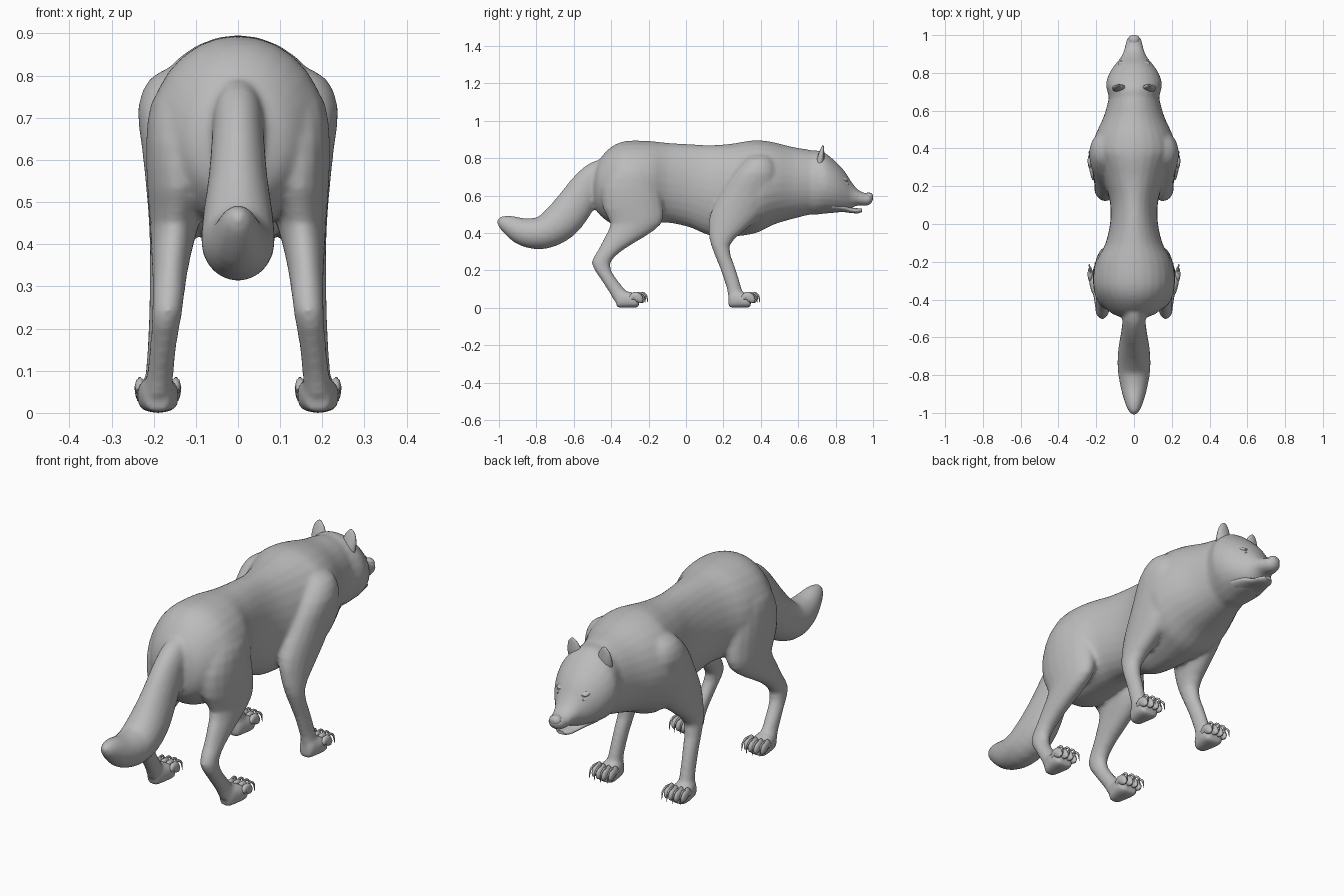
import bpy, bmesh, math
from mathutils import Vector

grey = bpy.data.materials.new("plain grey")
grey.diffuse_color = (0.5, 0.5, 0.5, 1)


def spline(pts, sub):
    """Catmull-Rom interpolation of station tuples."""
    out = []
    for i in range(len(pts) - 1):
        a, b, c, d = (pts[max(i - 1, 0)], pts[i], pts[i + 1], pts[min(i + 2, len(pts) - 1)])
        for k in range(sub):
            t = k / sub
            out.append([0.5 * (2 * q + (r - p) * t + (2 * p - 5 * q + 4 * r - s) * t * t
                               + (3 * q - p - 3 * r + s) * t ** 3)
                        for p, q, r, s in zip(a, b, c, d)])
    out.append(list(pts[-1]))
    return out


def loft(name, stations, axis=None, sides=20, sub=3, power=1.0):
    """Skin rings (x, y, z, half width, half depth). Depth runs along axis,
    or square to the path in the yz plane if axis is None."""
    st = spline(stations, sub)
    bm = bmesh.new()
    rings = []
    for i, (x, y, z, rx, rv) in enumerate(st):
        if axis:
            v = Vector(axis)
        else:
            p, q = st[max(i - 1, 0)], st[min(i + 1, len(st) - 1)]
            v = Vector((0, p[2] - q[2], q[1] - p[1])).normalized()
        ring = []
        for k in range(sides):
            a = 2 * math.pi * k / sides
            c, s = math.cos(a), math.sin(a)
            c = math.copysign(abs(c) ** power, c)
            s = math.copysign(abs(s) ** power, s)
            co = Vector((x + max(rx, 0.001) * c, y, z)) + v * max(rv, 0.001) * s
            ring.append(bm.verts.new(co))
        rings.append(ring)
    for r0, r1 in zip(rings, rings[1:]):
        for k in range(sides):
            n = (k + 1) % sides
            bm.faces.new((r0[k], r0[n], r1[n], r1[k]))
    bm.faces.new(rings[0])
    bm.faces.new(rings[-1])
    bmesh.ops.recalc_face_normals(bm, faces=bm.faces)
    for f in bm.faces:
        f.smooth = len(f.verts) == 4
    me = bpy.data.meshes.new(name)
    bm.to_mesh(me)
    bm.free()
    me.materials.append(grey)
    ob = bpy.data.objects.new(name, me)
    bpy.context.collection.objects.link(ob)
    return ob


def span(rows):
    """Rows (y, bottom, top, half width) to centred ring stations."""
    return [(0, y, (b + t) / 2, w, (t - b) / 2) for y, b, t, w in rows]


UP, FWD = (0, 0, 1), (0, 1, 0)

# torso and neck
body = loft("body", span([
    (-0.49, 0.54, 0.73, 0.08), (-0.465, 0.50, 0.79, 0.13), (-0.40, 0.45, 0.86, 0.18),
    (-0.32, 0.44, 0.892, 0.21), (-0.20, 0.45, 0.892, 0.198), (-0.10, 0.455, 0.882, 0.15),
    (0.02, 0.43, 0.875, 0.125), (0.13, 0.385, 0.87, 0.13), (0.24, 0.38, 0.877, 0.165),
    (0.33, 0.39, 0.892, 0.20), (0.39, 0.405, 0.896, 0.225), (0.47, 0.445, 0.885, 0.205),
    (0.57, 0.475, 0.86, 0.16), (0.66, 0.498, 0.845, 0.135), (0.72, 0.515, 0.825, 0.125)]), UP, 28)
# skull and upper muzzle
head = loft("head", span([
    (0.60, 0.50, 0.83, 0.12), (0.69, 0.497, 0.842, 0.138), (0.74, 0.503, 0.83, 0.149),
    (0.80, 0.508, 0.782, 0.13), (0.85, 0.515, 0.728, 0.096), (0.88, 0.53, 0.68, 0.071),
    (0.915, 0.546, 0.636, 0.055), (0.955, 0.545, 0.614, 0.045), (0.982, 0.55, 0.612, 0.037),
    (1.0, 0.57, 0.602, 0.016)]), UP, 24)
# bushy hanging tail
tail = loft("tail", [
    (0, -0.41, 0.755, 0.045, 0.05), (0, -0.475, 0.712, 0.058, 0.075),
    (0, -0.535, 0.64, 0.063, 0.09), (0, -0.595, 0.55, 0.071, 0.10),
    (0, -0.67, 0.46, 0.084, 0.102), (0, -0.765, 0.402, 0.087, 0.089),
    (0, -0.865, 0.405, 0.071, 0.076), (0, -0.945, 0.442, 0.048, 0.054),
    (0, -0.985, 0.463, 0.03, 0.034), (0, -1.003, 0.475, 0.012, 0.014)])
merged = [head, tail]

# lower jaw, parted a little from the muzzle, and nose tip
loft("lower_jaw", span([
    (0.78, 0.512, 0.58, 0.09), (0.84, 0.512, 0.56, 0.07), (0.88, 0.507, 0.537, 0.05),
    (0.92, 0.505, 0.532, 0.038), (0.942, 0.513, 0.53, 0.018)]), UP, 16)
loft("nose", span([(0.955, 0.585, 0.612, 0.02), (0.975, 0.575, 0.616, 0.029),
                   (0.992, 0.575, 0.612, 0.025), (1.0, 0.585, 0.60, 0.01)]), UP, 12)


def foot(name, s, y):
    """Paw with heel at y, four toes and four hooked claws."""
    x = 0.19 * s
    merged.append(loft(name, [
        (x, y, 0.035, 0.028, 0.034), (x, y + 0.02, 0.045, 0.038, 0.045),
        (x, y + 0.07, 0.043, 0.049, 0.043), (x, y + 0.105, 0.035, 0.049, 0.035),
        (x, y + 0.12, 0.025, 0.038, 0.022)], UP, 16, 2, 0.75))
    for i in range(4):
        o = i - 1.5
        f = 0.014 - abs(o) * 0.009
        tx, ty = x + o * 0.028, y + 0.075 + f
        loft(name + "_toe", [
            (tx, ty, 0.05, 0.009, 0.012), (tx, ty + 0.02, 0.063, 0.013, 0.022),
            (tx, ty + 0.04, 0.055, 0.013, 0.025), (tx, ty + 0.055, 0.037, 0.01, 0.016),
            (tx, ty + 0.06, 0.028, 0.003, 0.004)], None, 8, 2)
        loft(name + "_claw", [
            (tx, ty + 0.03, 0.078, 0.004, 0.006), (tx + o * 0.001, ty + 0.058, 0.08, 0.004, 0.006),
            (tx + o * 0.003, ty + 0.078, 0.062, 0.004, 0.005),
            (tx + o * 0.004, ty + 0.082, 0.028, 0.001, 0.001)], None, 6, 2)


for s, side in ((1, "right"), (-1, "left")):
    # front leg with shoulder: (z, x, half width, back y, front y)
    front = [(0.82, 0.13, 0.03, 0.35, 0.44), (0.79, 0.15, 0.062, 0.315, 0.465),
             (0.72, 0.155, 0.083, 0.255, 0.49), (0.62, 0.147, 0.08, 0.19, 0.475),
             (0.50, 0.145, 0.07, 0.128, 0.41), (0.41, 0.157, 0.053, 0.12, 0.31),
             (0.33, 0.17, 0.04, 0.135, 0.232), (0.22, 0.18, 0.032, 0.178, 0.262),
             (0.11, 0.187, 0.031, 0.216, 0.296), (0.04, 0.19, 0.034, 0.227, 0.312)]
    # hind leg with thigh and hock
    hind = [(0.80, 0.12, 0.03, -0.36, -0.22), (0.74, 0.13, 0.075, -0.41, -0.17),
            (0.64, 0.14, 0.078, -0.45, -0.14), (0.53, 0.142, 0.073, -0.445, -0.12),
            (0.45, 0.15, 0.059, -0.405, -0.13), (0.38, 0.158, 0.048, -0.435, -0.22),
            (0.31, 0.163, 0.04, -0.47, -0.335), (0.24, 0.168, 0.036, -0.506, -0.405),
            (0.17, 0.176, 0.032, -0.468, -0.383), (0.09, 0.185, 0.032, -0.415, -0.32),
            (0.04, 0.19, 0.034, -0.388, -0.30)]
    for name, rows in (("front_leg", front), ("hind_leg", hind)):
        merged.append(loft(f"{side}_{name}", [(x * s, (b + f) / 2, z, w, (f - b) / 2)
                                              for z, x, w, b, f in rows], FWD, 18, 2))
    foot(f"{side}_front_foot", s, 0.227)
    foot(f"{side}_hind_foot", s, -0.372)
    # upright cupped ear
    loft(f"{side}_ear", [
        (0.072 * s, 0.712, 0.755, 0.038, 0.024), (0.078 * s, 0.72, 0.80, 0.038, 0.02),
        (0.082 * s, 0.727, 0.84, 0.028, 0.012), (0.083 * s, 0.731, 0.862, 0.013, 0.006),
        (0.083 * s, 0.732, 0.869, 0.003, 0.002)], FWD, 12)
    # eye and brow
    loft(f"{side}_eye", [
        (0.062 * s, 0.835, 0.662, 0.018, 0.012), (0.064 * s, 0.852, 0.662, 0.018, 0.012),
        (0.064 * s, 0.868, 0.662, 0.006, 0.004)], UP, 10)
    loft(f"{side}_brow", [
        (0.06 * s, 0.80, 0.69, 0.026, 0.02), (0.06 * s, 0.848, 0.686, 0.024, 0.012),
        (0.06 * s, 0.864, 0.68, 0.012, 0.004)], UP, 10)

# fuse torso, head, tail and legs into one smooth skin
bpy.ops.object.select_all(action='DESELECT')
for ob in merged + [body]:
    ob.select_set(True)
bpy.context.view_layer.objects.active = body
bpy.ops.object.join()
skin = body.modifiers.new("fuse", 'REMESH')
skin.mode = 'VOXEL'
skin.voxel_size = 0.009
skin.use_smooth_shade = True
soft = body.modifiers.new("soften", 'SMOOTH')
soft.factor = 0.5
soft.iterations = 10
